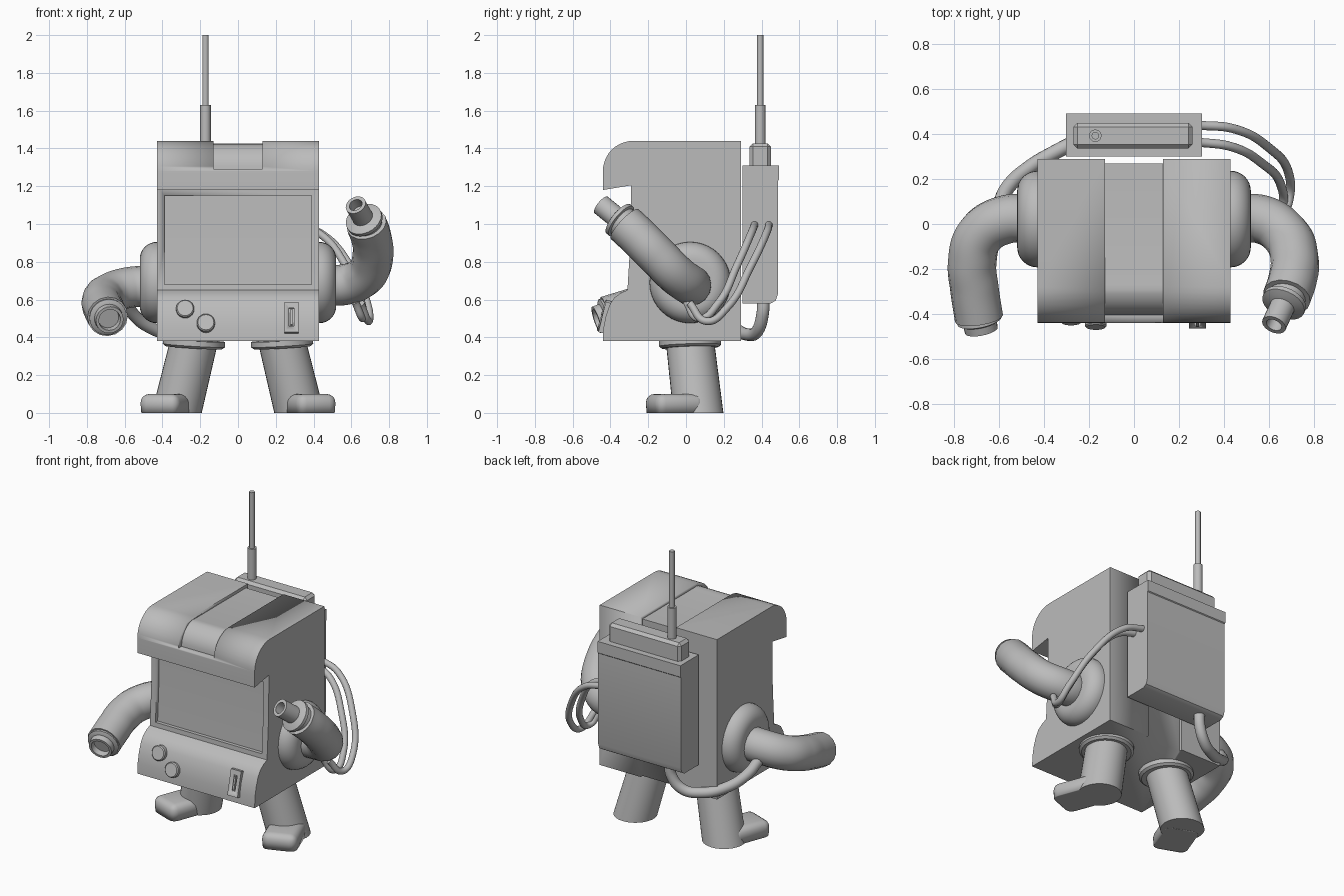
import bpy, bmesh
from math import sin, cos, pi, radians
from mathutils import Vector, Matrix

cube = bpy.data.objects.get("Cube")
if cube:
    bpy.data.objects.remove(cube, do_unlink=True)

grey = bpy.data.materials.new("matte grey")
grey.use_nodes = True
COLOUR = (0.5, 0.5, 0.5, 1)
grey.diffuse_color = COLOUR
grey.node_tree.nodes["Principled BSDF"].inputs["Base Color"].default_value = COLOUR


def add(name, mesh, smooth=True):
    mesh.materials.clear()
    mesh.materials.append(grey)
    ob = bpy.data.objects.new(name, mesh)
    bpy.context.collection.objects.link(ob)
    if smooth:
        bpy.ops.object.select_all(action="DESELECT")
        ob.select_set(True)
        bpy.context.view_layer.objects.active = ob
        bpy.ops.object.shade_smooth_by_angle(angle=radians(35))
    return ob


def finish(name, bm, smooth=True):
    bmesh.ops.recalc_face_normals(bm, faces=bm.faces)
    mesh = bpy.data.meshes.new(name)
    bm.to_mesh(mesh)
    bm.free()
    return add(name, mesh, smooth)


def prism(name, outline, half_width):
    """Extrude a (y, z) outline across x."""
    bm = bmesh.new()
    face = bm.faces.new([bm.verts.new((-half_width, y, z)) for y, z in outline])
    new = bmesh.ops.extrude_face_region(bm, geom=[face])["geom"]
    bmesh.ops.translate(bm, vec=(2 * half_width, 0, 0),
                        verts=[v for v in new if isinstance(v, bmesh.types.BMVert)])
    return finish(name, bm)


def lathe(name, profile, base, axis, sides=32):
    """Spin a (radius, height) profile about an axis from a base point."""
    bm = bmesh.new()
    verts = [bm.verts.new((r, 0, h)) for r, h in profile]
    edges = [bm.edges.new(pair) for pair in zip(verts, verts[1:])]
    bmesh.ops.spin(bm, geom=verts + edges, axis=(0, 0, 1), cent=(0, 0, 0),
                   angle=2 * pi, steps=sides, use_merge=True)
    bmesh.ops.remove_doubles(bm, verts=bm.verts, dist=0.0005)
    turn = Vector(axis).to_track_quat("Z", "Y").to_matrix().to_4x4()
    bm.transform(Matrix.Translation(base) @ turn)
    return finish(name, bm)


def tube(name, points, radius):
    """Round tube through the points."""
    curve = bpy.data.curves.new(name, "CURVE")
    curve.dimensions = "3D"
    curve.bevel_depth = radius
    curve.bevel_resolution = 6
    curve.use_fill_caps = True
    spline = curve.splines.new("BEZIER")
    spline.bezier_points.add(len(points) - 1)
    for knot, p in zip(spline.bezier_points, points):
        knot.co = p
        knot.handle_left_type = knot.handle_right_type = "AUTO"
    helper = bpy.data.objects.new(name + "_path", curve)
    bpy.context.collection.objects.link(helper)
    bpy.context.view_layer.update()
    shape = helper.evaluated_get(bpy.context.evaluated_depsgraph_get())
    mesh = bpy.data.meshes.new_from_object(shape)
    bpy.data.objects.remove(helper, do_unlink=True)
    return add(name, mesh)


def box(name, size, matrix, bevel=0.0, segments=1):
    bm = bmesh.new()
    bmesh.ops.create_cube(bm, size=1)
    bm.transform(Matrix.Diagonal((*size, 1)))
    if bevel:
        bmesh.ops.bevel(bm, geom=bm.edges[:], offset=bevel, segments=segments,
                        profile=0.5, affect="EDGES")
    bm.transform(matrix)
    return finish(name, bm)


def arc(cy, cz, r, steps=10):
    """Quarter arc from the front of a circle up to its top."""
    return [(cy - r * cos(pi / 2 * i / steps), cz + r * sin(pi / 2 * i / steps))
            for i in range(steps + 1)]


def cut(target, cutter):
    mod = target.modifiers.new(cutter.name, "BOOLEAN")
    mod.operation = "DIFFERENCE"
    mod.solver = "EXACT"
    mod.object = cutter
    bpy.context.view_layer.objects.active = target
    bpy.ops.object.modifier_apply(modifier=mod.name)
    bpy.data.objects.remove(cutter, do_unlink=True)


# Cabinet body: overhanging hood, screen wall and bulging control panel
panel = [(-0.295, 0.9), (-0.31, 0.65), (-0.345, 0.635), (-0.38, 0.61), (-0.405, 0.57),
         (-0.425, 0.51), (-0.437, 0.45), (-0.44, 0.38)]
body = prism("body", [(0.29, 0.38), (0.29, 1.44)] + arc(-0.28, 1.28, 0.16)[::-1]
             + [(-0.44, 1.18), (-0.29, 1.205)] + panel, 0.43)
cut(body, prism("channel_cutter", [(-0.6, 1.29), (-0.405, 1.29)] + arc(-0.27, 1.29, 0.135)[1:-1]
                + [(-0.27, 1.42), (0.27, 1.42), (0.27, 0.3), (0.6, 0.3), (0.6, 1.6), (-0.6, 1.6)],
                0.13))
cut(body, prism("screen_cutter", [(-0.4, 0.68), (-0.285, 0.68), (-0.272, 0.92), (-0.268, 1.15),
                                  (-0.4, 1.15)], 0.39))

# Control panel knobs and slot
for n, (x, y, z) in enumerate([(-0.28, -0.405, 0.545), (-0.17, -0.425, 0.47)]):
    lathe(f"knob_{n + 1}", [(0, 0), (0.048, 0), (0.048, 0.03), (0.042, 0.036), (0, 0.036)],
          (x, y, z), (0, -0.96, 0.28), 20)
tilt = Matrix.Translation((0.283, -0.425, 0.503)) @ Matrix.Rotation(-0.24, 4, "X")
plate = box("slot_plate", (0.075, 0.04, 0.165), tilt)
cut(plate, box("slot_cutter", (0.028, 0.03, 0.1), tilt @ Matrix.Translation((0, -0.02, 0))))
box("slot_bar", (0.012, 0.02, 0.085), tilt @ Matrix.Translation((0, -0.012, 0)))

# Shoulders and legs on both sides
for side, s in (("left", 1), ("right", -1)):
    dome = [(0.125 + 0.09 * cos(pi / 2 * i / 8), 0.01 + 0.09 * sin(pi / 2 * i / 8)) for i in range(9)]
    lathe(side + "_shoulder", [(0, -0.02), (0.215, -0.02)] + dome + [(0, 0.1)],
          (s * 0.42, 0.022, 0.69), (s, 0, 0), 40)
    hip, ankle = Vector((s * 0.23, 0.02, 0.39)), Vector((s * 0.325, 0.065, 0))
    bm = bmesh.new()
    rings = [[bm.verts.new(c + Vector((r * cos(a * pi / 16), r * sin(a * pi / 16), 0)))
              for a in range(32)] for c, r in ((hip, 0.128), (ankle, 0.133))]
    bm.faces.new(rings[0])
    bm.faces.new(rings[1])
    for i in range(32):
        j = (i + 1) % 32
        bm.faces.new((rings[0][i], rings[0][j], rings[1][j], rings[1][i]))
    finish(side + "_leg", bm)
    lathe(side + "_hip_collar", [(0, 0), (0.15, 0), (0.165, 0.012), (0.165, 0.04), (0, 0.04)],
          (s * 0.235, 0.022, 0.345), (-s * 0.06, -0.03, 1))
    # Toe turned outwards, with a flat sole
    turn = Matrix.Translation((s * 0.378, -0.06, 0.05)) @ Matrix.Rotation(s * 0.36, 4, "Z")
    toe = box(side + "_foot", (0.22, 0.27, 0.1), turn, 0.045, 4)
    for v in toe.data.vertices:
        if v.co.z < 0.035:
            v.co.z = 0

# Arms: one raised, one lowered, each with a collar and a hollow nozzle
tube("left_arm", [(0.45, 0.02, 0.68), (0.57, 0.02, 0.68), (0.675, -0.05, 0.73),
                  (0.715, -0.16, 0.84), (0.705, -0.25, 0.93), (0.68, -0.325, 1.0)], 0.108)
tube("right_arm", [(-0.45, 0.02, 0.67), (-0.57, 0.02, 0.665), (-0.685, -0.05, 0.63),
                   (-0.72, -0.17, 0.59), (-0.71, -0.29, 0.55), (-0.69, -0.42, 0.51)], 0.108)
lathe("left_nozzle", [(0, -0.02), (0.085, -0.02), (0.085, 0.02), (0.1, 0.025), (0.1, 0.045),
                      (0.075, 0.055), (0.056, 0.06), (0.056, 0.17), (0.036, 0.17),
                      (0.036, 0.11), (0, 0.11)],
      (0.68, -0.325, 1.0), (-0.34, -0.74, 0.6), 24)
lathe("right_nozzle", [(0, -0.02), (0.095, -0.02), (0.1, 0.012), (0.085, 0.02), (0.076, 0.022),
                       (0.074, 0.058), (0.058, 0.058), (0.056, 0.02), (0, 0.02)],
      (-0.69, -0.42, 0.51), (0.18, -0.9, -0.3), 24)

# Backpack with cap and antenna
prism("backpack", [(0.3, 0.58), (0.45, 0.58), (0.475, 0.595), (0.487, 0.63), (0.487, 1.23),
                   (0.492, 1.235), (0.492, 1.31), (0.3, 1.31)], 0.303)
box("backpack_cap", (0.53, 0.115, 0.14), Matrix.Translation((-0.005, 0.393, 1.357)), 0.018)
lathe("antenna_base", [(0, 0), (0.028, 0), (0.028, 0.23), (0, 0.23)], (-0.172, 0.393, 1.4),
      (0, 0, 1), 12)
lathe("antenna_rod", [(0, 0), (0.017, 0), (0.017, 0.4), (0, 0.4)], (-0.172, 0.393, 1.6),
      (0, 0, 1), 12)

# Hoses from the backpack to the arms
tube("left_hose_outer", [(0.28, 0.44, 1.0), (0.44, 0.425, 0.95), (0.6, 0.34, 0.77),
                         (0.69, 0.22, 0.56), (0.69, 0.11, 0.485), (0.65, 0.02, 0.58)], 0.02)
tube("left_hose_inner", [(0.28, 0.365, 1.0), (0.43, 0.345, 0.95), (0.57, 0.27, 0.78),
                         (0.655, 0.17, 0.58), (0.66, 0.07, 0.5), (0.62, 0.0, 0.59)], 0.02)
tube("right_hose", [(-0.17, 0.41, 0.62), (-0.175, 0.405, 0.52), (-0.24, 0.375, 0.43),
                    (-0.34, 0.325, 0.415), (-0.46, 0.255, 0.45), (-0.56, 0.165, 0.53),
                    (-0.6, 0.08, 0.62)], 0.033)
